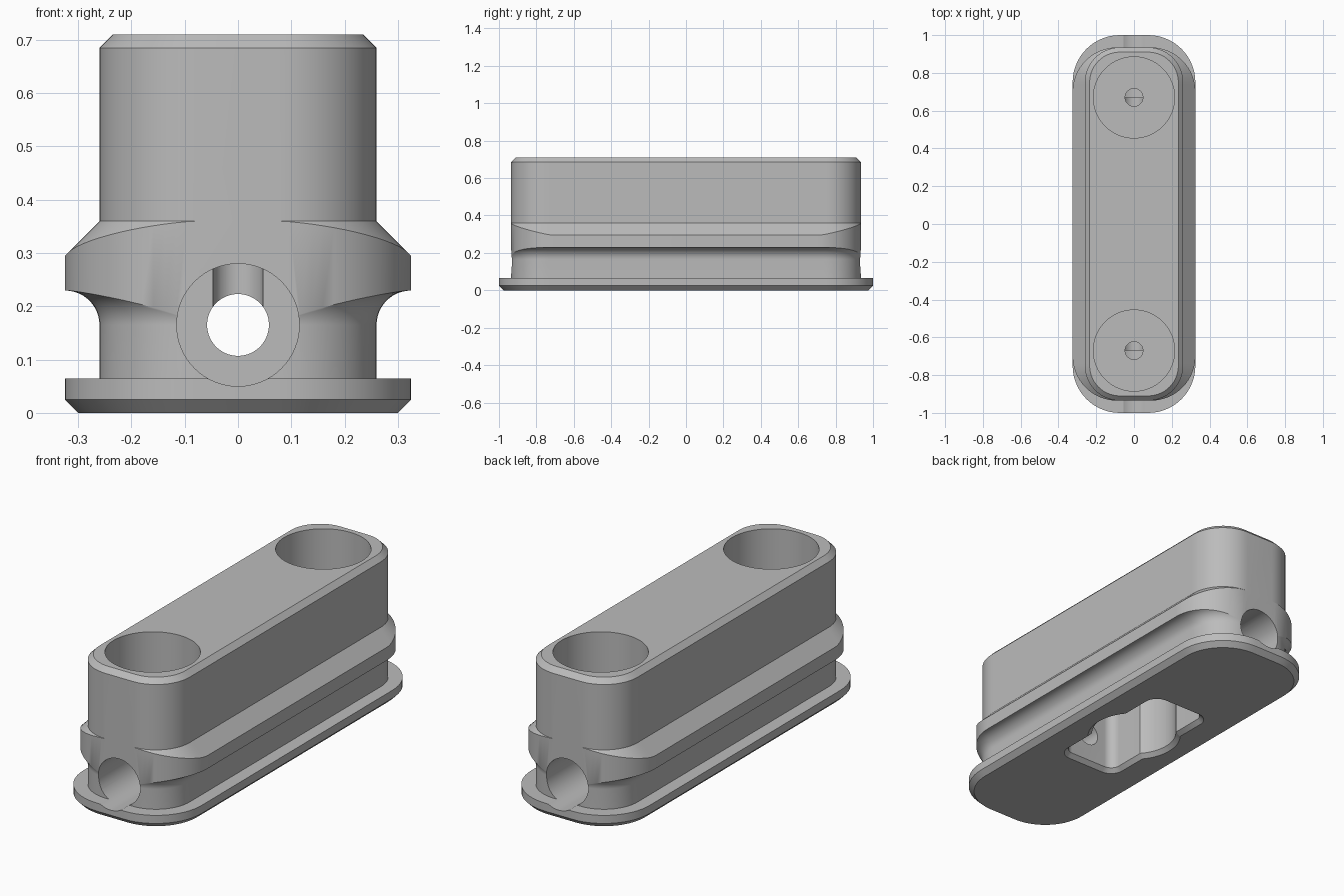
import bpy, bmesh, math
from mathutils import Vector, Matrix

cube = bpy.data.objects.get("Cube")
if cube:
    bpy.data.objects.remove(cube, do_unlink=True)

grey = bpy.data.materials.new("plain grey")
grey.use_nodes = True
colour = (0.5, 0.5, 0.5, 1)
grey.diffuse_color = colour
grey.node_tree.nodes["Principled BSDF"].inputs["Base Color"].default_value = colour

LIP = 0.065          # how far the flange and ridge stand out
GROOVE_Z = 0.165     # start of the rounded groove


def outline(hx, hy, r, extra=(), segs=14):
    """Rounded rectangle as (point, outward normal) pairs, counter-clockwise."""
    quarter = [(Vector((hx, y)), Vector((1, 0))) for y in extra]
    for i in range(segs + 1):
        a = math.pi / 2 * i / segs
        n = Vector((math.cos(a), math.sin(a)))
        quarter.append((Vector((hx - r, hy - r)) + n * r, n))
    flip = lambda q, sx, sy: [(Vector((p.x * sx, p.y * sy)), Vector((n.x * sx, n.y * sy))) for p, n in q]
    return (quarter + flip(quarter[::-1], -1, 1)
            + flip(quarter, -1, -1) + flip(quarter[::-1], 1, -1))


def loft(name, rings):
    """Closed solid through rings of equal point count."""
    bm = bmesh.new()
    loops = [[bm.verts.new(p) for p in ring] for ring in rings]
    for low, high in zip(loops, loops[1:]):
        for i in range(len(low)):
            j = (i + 1) % len(low)
            bm.faces.new((low[i], low[j], high[j], high[i]))
    bm.faces.new(loops[0][::-1])
    bm.faces.new(loops[-1])
    bmesh.ops.remove_doubles(bm, verts=bm.verts, dist=1e-5)
    bmesh.ops.recalc_face_normals(bm, faces=bm.faces)
    return finish(name, bm)


def finish(name, bm):
    mesh = bpy.data.meshes.new(name)
    bm.to_mesh(mesh)
    bm.free()
    mesh.materials.append(grey)
    obj = bpy.data.objects.new(name, mesh)
    bpy.context.collection.objects.link(obj)
    return obj


def ridge_reach(p, n):
    """Distance along the normal to the ridge's own, rounder outline."""
    lo, hi = 0.0, LIP
    for _ in range(30):
        d = (lo + hi) / 2
        q = p + n * d
        dx, dy = max(abs(q.x) - 0.09, 0), max(abs(q.y) - 0.70, 0)
        lo, hi = (d, hi) if math.hypot(dx, dy) < 0.235 else (lo, d)
    return lo if lo > 1e-4 else 0.0


# Body with flange, groove, ridge and chamfered top
body_line = [(p, n, ridge_reach(p, n))
             for p, n in outline(0.26, 0.935, 0.185, extra=(0.70, 0.717, 0.734))]


def ring(rule):
    out = []
    for p, n, d in body_line:
        z, off = rule(d)
        q = p + n * off
        out.append((q.x, q.y, z))
    return out


def fixed(z, off):
    return lambda d: (z, off)


def groove(t):
    def rule(d):
        off = d * t * t
        return GROOVE_Z + math.sqrt(max(LIP ** 2 - (LIP - off) ** 2, 0)), off
    return rule


STEPS = 10
rules = [fixed(0, 0.04), fixed(0.025, LIP), fixed(0.065, LIP), fixed(0.065, 0)]
rules += [groove(i / STEPS) for i in range(STEPS + 1)]
rules += [lambda d: (0.36 - d, d), fixed(0.36, 0), fixed(0.685, 0), fixed(0.71, -0.025)]
body = loft("holder_body", [ring(r) for r in rules])


# Cutters
def cylinder(name, r, start, end):
    a, b = Vector(start), Vector(end)
    turn = (b - a).to_track_quat('Z', 'Y').to_matrix().to_4x4()
    bm = bmesh.new()
    bmesh.ops.create_cone(bm, cap_ends=True, segments=64, radius1=r, radius2=r,
                          depth=(b - a).length,
                          matrix=Matrix.Translation((a + b) / 2) @ turn)
    return finish(name, bm)


def pocket(name, hx, hy, r, top):
    line = outline(hx, hy, r - 0.001)
    levels = ((-0.01, 0.03), (0.02, 0), (top, 0))
    return loft(name, [[(*(p + n * off), z) for p, n in line] for z, off in levels])


cutters = [pocket("base_slot", 0.15, 0.34, 0.05, 0.35),
           pocket("base_round", 0.2, 0.2, 0.2, 0.352),
           cylinder("long_bore", 0.058, (0, -0.9, GROOVE_Z), (0, 0.9, GROOVE_Z))]
for s in (-1, 1):
    y = s * 0.67
    cutters += [cylinder("end_bore", 0.115, (0, y, GROOVE_Z), (0, s * 1.1, GROOVE_Z)),
                cylinder("top_socket", 0.215, (0, y, 0.51), (0, y, 0.8)),
                cylinder("pin_hole", 0.047, (0, y, GROOVE_Z), (0, y, 0.6))]

bpy.context.view_layer.objects.active = body
for cutter in cutters:
    cutter.hide_render = True
    mod = body.modifiers.new("cut", 'BOOLEAN')
    mod.operation = 'DIFFERENCE'
    mod.solver = 'EXACT'
    mod.object = cutter
    bpy.ops.object.modifier_apply(modifier=mod.name)
    bpy.data.objects.remove(cutter, do_unlink=True)

# Smooth curves, sharp edges
bpy.ops.object.select_all(action='DESELECT')
body.select_set(True)
bpy.ops.object.shade_smooth_by_angle(angle=math.radians(30))
